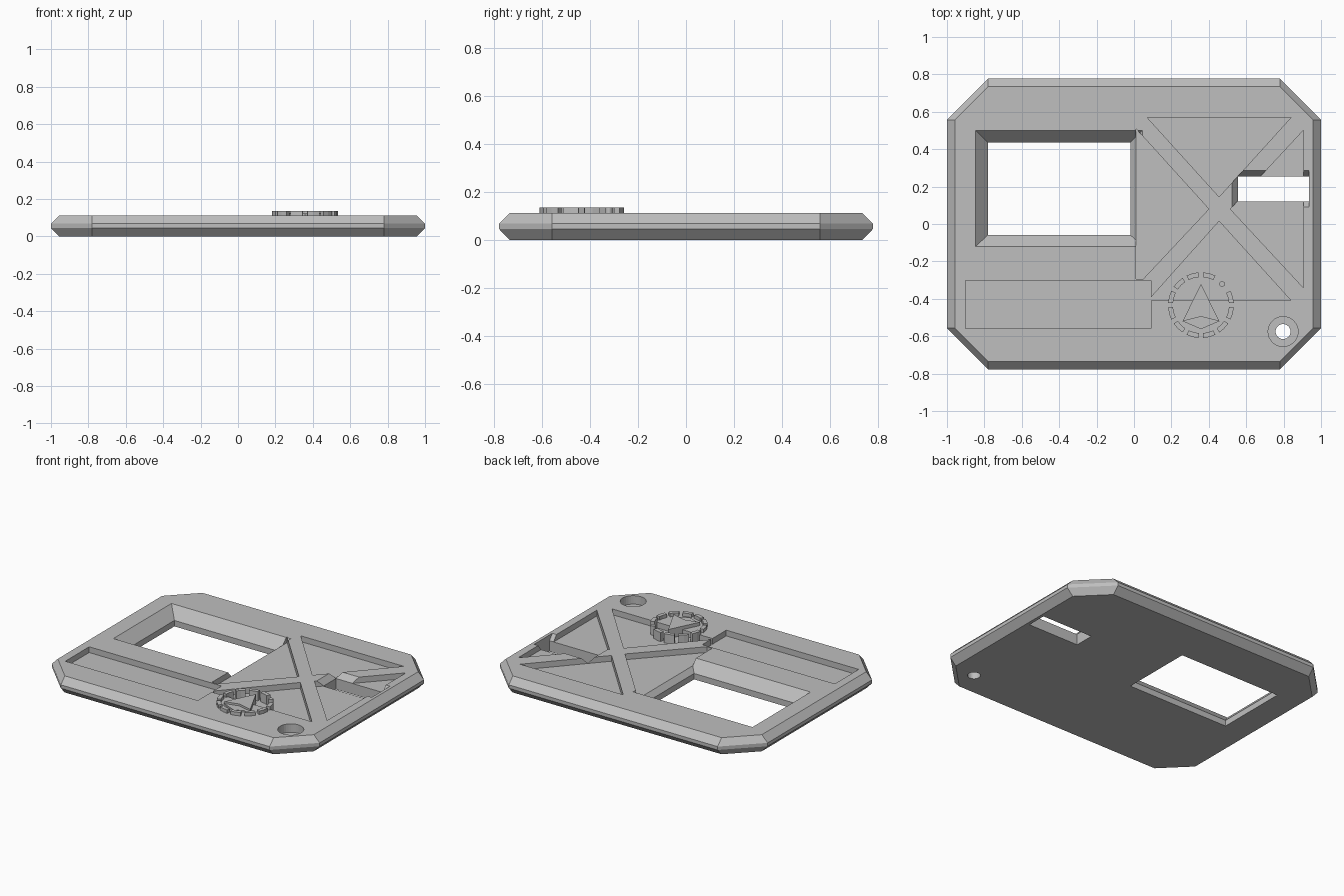
import bpy, bmesh
from math import cos, sin, radians, tau

if "Cube" in bpy.data.objects:
    bpy.data.objects.remove(bpy.data.objects["Cube"])

grey = bpy.data.materials.new("plain_grey")
grey.use_nodes = True
grey.diffuse_color = (0.52, 0.52, 0.52, 1)
grey.node_tree.nodes["Principled BSDF"].inputs["Base Color"].default_value = grey.diffuse_color

TOP, FLOOR, RAISED = 0.112, 0.073, 0.135


def loft(name, sections):
    """Closed solid through stacked outlines, each given as (points, z)."""
    bm = bmesh.new()
    rings = [[bm.verts.new((x, y, z)) for x, y in pts] for pts, z in sections]
    bm.faces.new(rings[0][::-1])
    bm.faces.new(rings[-1])
    n = len(rings[0])
    for low, high in zip(rings, rings[1:]):
        for i in range(n):
            j = (i + 1) % n
            bm.faces.new((low[i], low[j], high[j], high[i]))
    bmesh.ops.recalc_face_normals(bm, faces=bm.faces)
    mesh = bpy.data.meshes.new(name)
    bm.to_mesh(mesh)
    bm.free()
    mesh.materials.append(grey)
    obj = bpy.data.objects.new(name, mesh)
    bpy.context.collection.objects.link(obj)
    return obj


def prism(name, pts, z0, z1):
    return loft(name, [(pts, z0), (pts, z1)])


def rect(x0, x1, y0, y1):
    return [(x0, y0), (x1, y0), (x1, y1), (x0, y1)]


def circle(x, y, r, n=32):
    return [(x + r * cos(tau * i / n), y + r * sin(tau * i / n)) for i in range(n)]


def octagon(inset):
    x, y, cx, cy = 1 - inset, 0.777 - inset, 0.78, 0.557
    return [(cx, -y), (x, -cy), (x, cy), (cx, y), (-cx, y), (-x, cy), (-x, -cy), (-cx, -y)]


def cut(target, cutter):
    cutter.hide_render = True
    mod = target.modifiers.new("cut", "BOOLEAN")
    mod.operation, mod.solver, mod.object = "DIFFERENCE", "EXACT", cutter
    bpy.context.view_layer.objects.active = target
    bpy.ops.object.modifier_apply(modifier=mod.name)
    bpy.data.objects.remove(cutter)


# Plate with chamfered rim
plate = loft("plate", [(octagon(0.043), 0), (octagon(0), 0.045),
                       (octagon(0), 0.068), (octagon(0.043), TOP)])

# Window: straight lower wall, flared above
inner, outer = rect(-0.78, -0.02, -0.058, 0.435), rect(-0.847, 0.045, -0.12, 0.5)
cut(plate, loft("window_cutter", [(inner, -0.1), (inner, 0.04), (outer, TOP), (outer, 0.2)]))

# Recessed label panel and the four triangles between the crossed ribs
recesses = [
    rect(-0.9, 0.09, -0.558, -0.303),
    [(0.01, -0.293), (0.05, -0.293), (0.4, 0.08), (0.01, 0.51)],
    [(0.075, -0.41), (0.84, -0.41), (0.455, 0.015)],
    [(0.07, 0.57), (0.455, 0.145), (0.84, 0.57)],
    [(0.515, 0.08), (0.905, -0.34), (0.905, 0.5)],
]
for pts in recesses:
    cut(plate, prism("recess_cutter", pts, FLOOR, 0.2))

# Side slot, flared on three sides
inner, outer = rect(0.555, 0.936, 0.12, 0.254), rect(0.525, 0.936, 0.09, 0.285)
cut(plate, loft("slot_cutter", [(inner, -0.1), (inner, FLOOR + 0.001), (outer, TOP), (outer, 0.2)]))

# Counterbored corner hole
cut(plate, prism("counterbore_cutter", circle(0.797, -0.575, 0.08), 0.055, 0.2))
cut(plate, prism("hole_cutter", circle(0.797, -0.575, 0.04), -0.1, 0.2))

# Emblem: broken ring, with a dot in the place of one segment
CX, CY = 0.358, -0.434
for k in range(12):
    mid = 15 + 30 * k
    if mid == 45:
        a = radians(mid)
        prism("emblem_dot", circle(CX + 0.16 * cos(a), CY + 0.16 * sin(a), 0.015, 16), FLOOR - 0.01, RAISED)
        continue
    angles = [radians(mid + d) for d in (-11, 0, 11)]
    arc = [(CX + 0.176 * cos(a), CY + 0.176 * sin(a)) for a in angles]
    arc += [(CX + 0.15 * cos(a), CY + 0.15 * sin(a)) for a in reversed(angles)]
    prism("ring_segment", arc, FLOOR - 0.01, RAISED)

# Emblem: split arrowhead over a lower base
tip, notch, foot = (CX, -0.32), (CX, -0.495), (CX, -0.562)
for side, label in ((-1, "right"), (1, "left")):
    wing = (CX + side * 0.098, -0.52)
    prism("arrow_" + label, [tip, wing, notch], FLOOR - 0.01, RAISED)
    prism("arrow_base_" + label, [notch, wing, foot], FLOOR - 0.01, 0.122)
